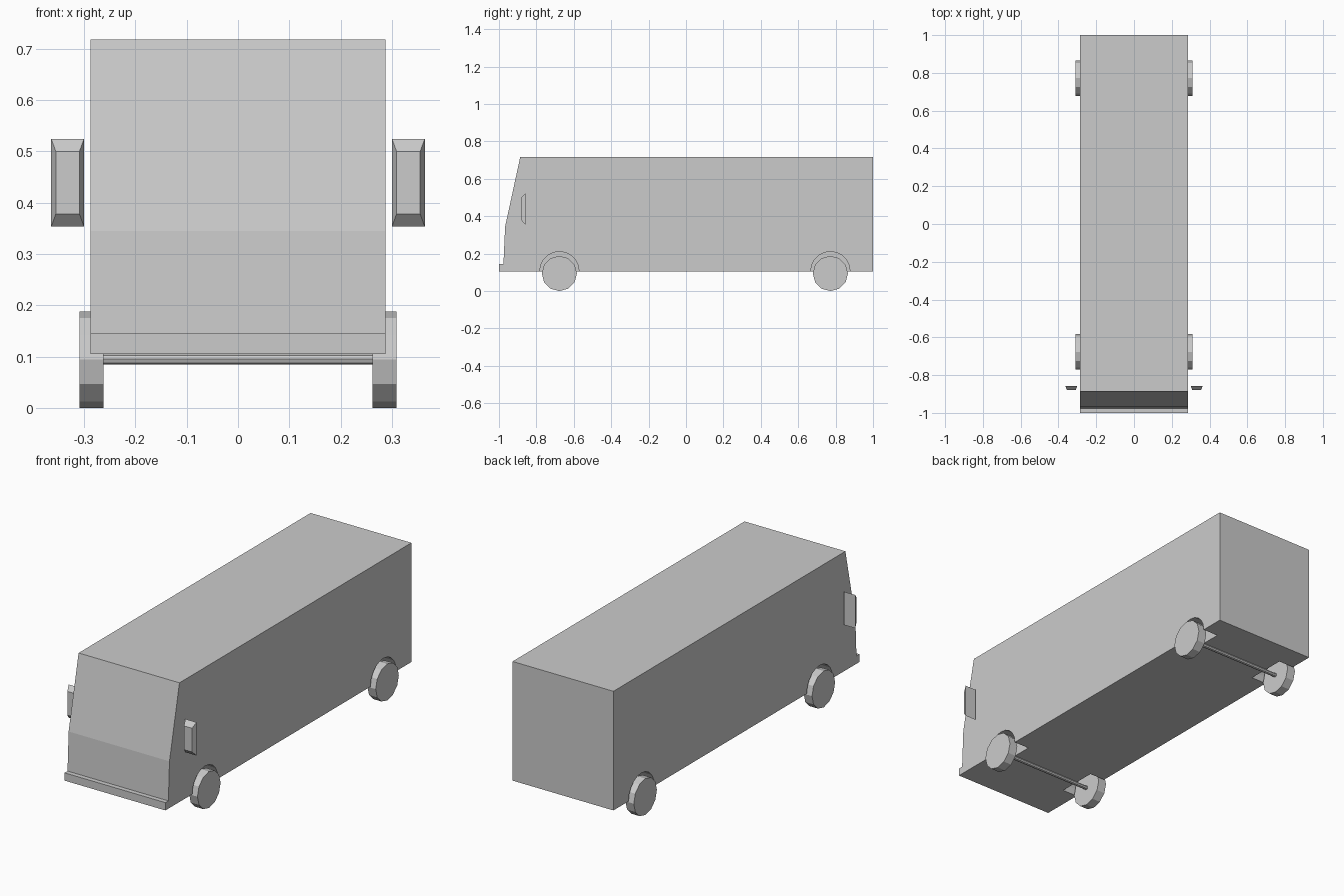
import bpy, bmesh, math
from mathutils import Matrix

if "Cube" in bpy.data.objects:
    bpy.data.objects.remove(bpy.data.objects["Cube"])

grey = bpy.data.materials.new("plain grey")
grey.use_nodes = True
colour = (0.6, 0.6, 0.6, 1)
grey.diffuse_color = colour
grey.node_tree.nodes["Principled BSDF"].inputs["Base Color"].default_value = colour


def finish(bm, name):
    """Turn a bmesh into a grey object in the scene."""
    bmesh.ops.recalc_face_normals(bm, faces=bm.faces)
    mesh = bpy.data.meshes.new(name)
    bm.to_mesh(mesh)
    bm.free()
    mesh.materials.append(grey)
    obj = bpy.data.objects.new(name, mesh)
    bpy.context.collection.objects.link(obj)
    return obj


def cylinder(name, x0, x1, y, z, radius, sides):
    """Cylinder lying along x."""
    bm = bmesh.new()
    place = Matrix.Translation(((x0 + x1) / 2, y, z)) @ Matrix.Rotation(math.pi / 2, 4, 'Y')
    bmesh.ops.create_cone(bm, cap_ends=True, segments=sides, radius1=radius,
                          radius2=radius, depth=abs(x1 - x0), matrix=place)
    return finish(bm, name)


# Body: side profile (y, z) extruded across the width
half_width = 0.287
profile = [(-1, 0.105), (1, 0.105), (1, 0.718), (-0.886, 0.718),
           (-0.967, 0.345), (-0.976, 0.145), (-1, 0.145)]
bm = bmesh.new()
side = bm.faces.new([bm.verts.new((-half_width, y, z)) for y, z in profile])
grown = bmesh.ops.extrude_face_region(bm, geom=[side])["geom"]
bmesh.ops.translate(bm, vec=(2 * half_width, 0, 0),
                    verts=[v for v in grown if isinstance(v, bmesh.types.BMVert)])
body = finish(bm, "body")

sides = (("right", -1), ("left", 1))
for end, y in (("front", -0.677), ("rear", 0.772)):
    for label, s in sides:
        # Wheel arch cut into the body
        cutter = cylinder("arch_cutter", s * 0.2, s * 0.4, y, 0.106, 0.105, 20)
        cutter.hide_render = True
        cut = body.modifiers.new("arch", 'BOOLEAN')
        cut.operation, cut.solver, cut.object = 'DIFFERENCE', 'EXACT', cutter
        bpy.context.view_layer.objects.active = body
        bpy.ops.object.modifier_apply(modifier=cut.name)
        bpy.data.objects.remove(cutter)
        # Wheel
        cylinder(f"{end}_{label}_wheel", s * 0.262, s * 0.309, y, 0.094, 0.094, 12)
    cylinder(f"{end}_axle", -0.265, 0.265, y, 0.095, 0.01, 8)

# Side mirrors: slabs tapering towards the front
for label, s in sides:
    bm = bmesh.new()
    bmesh.ops.create_cube(bm, size=1)
    for v in bm.verts:
        front = v.co.y < 0
        width, height = (0.046, 0.122) if front else (0.064, 0.171)
        v.co = (s * 0.332 + v.co.x * width, -0.88 if front else -0.857,
                0.439 + v.co.z * height)
    finish(bm, f"{label}_mirror")
